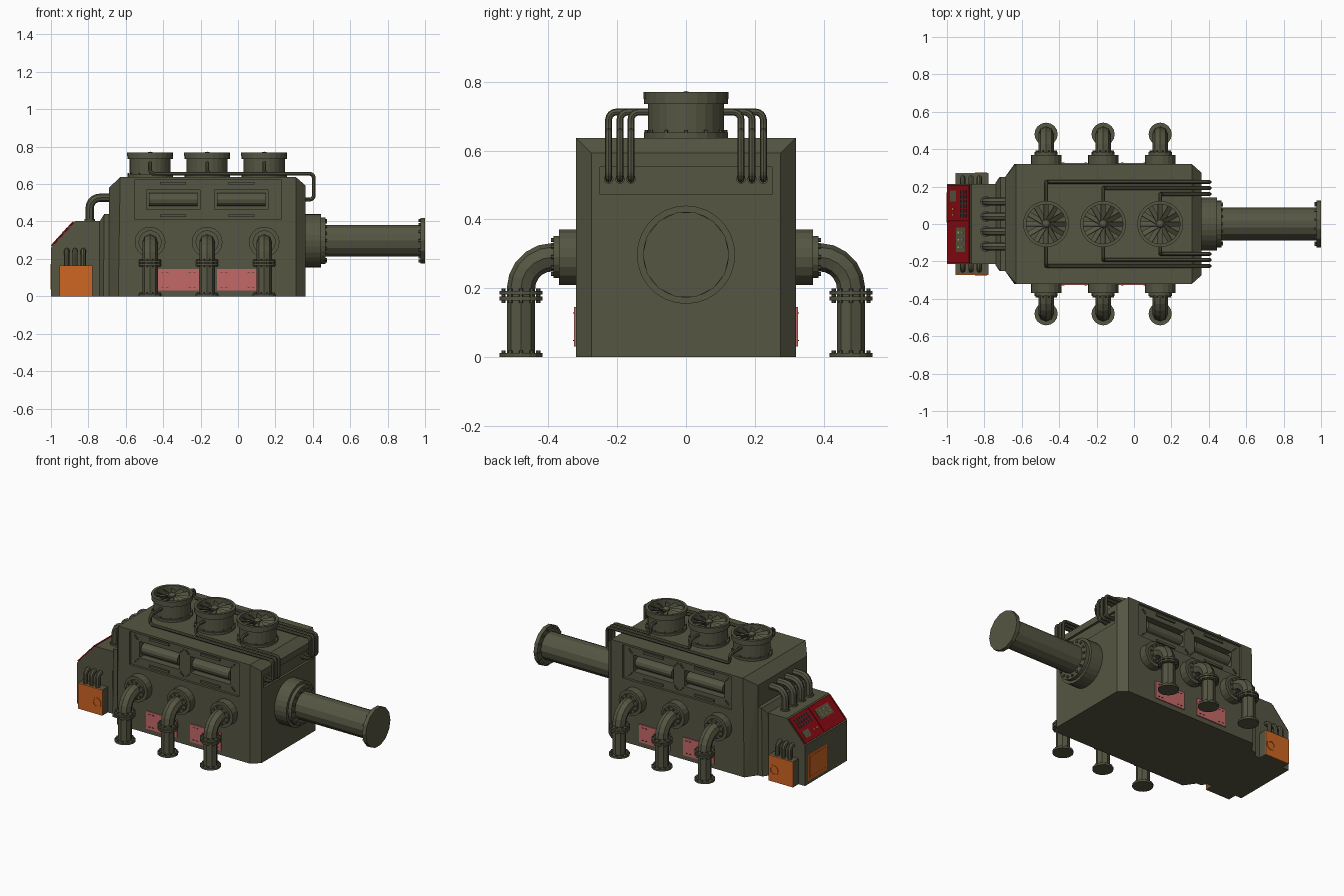
import bpy, bmesh
from math import pi, atan2, sin, cos
from mathutils import Vector, Matrix, Euler

if "Cube" in bpy.data.objects:
    bpy.data.objects.remove(bpy.data.objects["Cube"])


def material(name, rgb):
    m = bpy.data.materials.new(name)
    m.use_nodes = True
    col = (*rgb, 1)
    m.diffuse_color = col
    m.node_tree.nodes["Principled BSDF"].inputs["Base Color"].default_value = col
    return m


GREEN = material("olive metal", (0.092, 0.092, 0.056))
ORANGE = material("orange paint", (0.62, 0.13, 0.016))
PINK = material("pink paint", (0.56, 0.14, 0.14))
RED = material("red panel", (0.25, 0.003, 0.006))
DARK = material("dark buttons", (0.035, 0.035, 0.03))
YELLOW = material("yellow lamps", (0.6, 0.4, 0.05))


def finish(name, bm, mat=GREEN):
    bmesh.ops.recalc_face_normals(bm, faces=bm.faces)
    me = bpy.data.meshes.new(name)
    bm.to_mesh(me)
    bm.free()
    me.materials.append(mat)
    ob = bpy.data.objects.new(name, me)
    bpy.context.collection.objects.link(ob)
    return ob


def add_box(bm, loc, size, rot=(0, 0, 0)):
    mtx = Matrix.Translation(loc) @ Euler(rot).to_matrix().to_4x4() @ Matrix.Diagonal((*size, 1))
    bmesh.ops.create_cube(bm, size=1, matrix=mtx)


def box(name, loc, size, mat=GREEN, rot=(0, 0, 0)):
    bm = bmesh.new()
    add_box(bm, loc, size, rot)
    return finish(name, bm, mat)


def hull(name, pts, mirror=True):
    bm = bmesh.new()
    for x, y, z in pts:
        for s in (1, -1):
            bm.verts.new((x, s * y, z))
    bmesh.ops.convex_hull(bm, input=bm.verts)
    bmesh.ops.dissolve_limit(bm, angle_limit=0.01, verts=bm.verts, edges=bm.edges)
    return finish(name, bm)


def turn(axis):
    return Vector(axis).to_track_quat('Z', 'Y').to_matrix().to_4x4()


def lathe(name, profile, loc, axis=(0, 0, 1), n=20, mat=GREEN):
    """Turn a (radius, height) profile about an axis."""
    bm = bmesh.new()
    vs = [bm.verts.new((r, 0, h)) for r, h in profile]
    es = [bm.edges.new(p) for p in zip(vs, vs[1:])]
    bmesh.ops.spin(bm, geom=vs + es, axis=(0, 0, 1), cent=(0, 0, 0), angle=2 * pi, steps=n)
    bmesh.ops.remove_doubles(bm, verts=bm.verts, dist=1e-4)
    bm.transform(Matrix.Translation(loc) @ turn(axis))
    return finish(name, bm, mat)


def bolts(name, loc, axis, ring, n, r=0.006, h=0.01):
    bm = bmesh.new()
    for i in range(n):
        a = 2 * pi * i / n
        bmesh.ops.create_cone(bm, cap_ends=True, segments=6, radius1=r, radius2=r, depth=h,
                              matrix=Matrix.Translation((ring * cos(a), ring * sin(a), 0)))
    bm.transform(Matrix.Translation(loc) @ turn(axis))
    return finish(name, bm)


def tube(name, pts, r, bend, res=3, steps=5):
    """Round pipe along a path with filleted corners."""
    pts = [Vector(p) for p in pts]
    path = [pts[0]]
    for a, b, c in zip(pts, pts[1:], pts[2:]):
        u, v = (a - b).normalized() * bend, (c - b).normalized() * bend
        for i in range(steps + 1):
            t = i / steps * pi / 2
            path.append(b + u * (1 - sin(t)) + v * (1 - cos(t)))
    path.append(pts[-1])
    cu = bpy.data.curves.new(name, 'CURVE')
    cu.dimensions = '3D'
    cu.bevel_depth, cu.bevel_resolution, cu.use_fill_caps = r, res, True
    sp = cu.splines.new('POLY')
    sp.points.add(len(path) - 1)
    for p, co in zip(sp.points, path):
        p.co = (*co, 1)
    sp.use_smooth = False
    tmp = bpy.data.objects.new(name, cu)
    me = bpy.data.meshes.new_from_object(tmp)
    bpy.data.objects.remove(tmp)
    me.materials.clear()
    me.materials.append(GREEN)
    ob = bpy.data.objects.new(name, me)
    bpy.context.collection.objects.link(ob)
    return ob


BAYS = (-0.47, -0.165, 0.14)

# Main housing with bevelled ends
body = hull("main_housing", [(-0.63, 0.32, 0.637), (0.31, 0.32, 0.637), (-0.64, 0.32, 0), (0.31, 0.32, 0),
                             (0.36, 0.275, 0), (0.36, 0.275, 0.593), (-0.69, 0.25, 0), (-0.69, 0.25, 0.58)])

# Recesses cut into the sides and the end
cuts = [((0.36, 0, 0.513), (0.03, 0.5, 0.08))]
for s in (1, -1):
    cuts.append(((-0.16, s * 0.32, 0.517), (0.78, 0.03, 0.215)))
    cuts += [((x, s * 0.3, 0.517), (0.285, 0.08, 0.105)) for x in (-0.347, 0.018)]
for loc, size in cuts:
    cutter = box("recess_cutter", loc, size)
    mod = body.modifiers.new("recess", 'BOOLEAN')
    mod.operation, mod.solver, mod.object = 'DIFFERENCE', 'EXACT', cutter
    bpy.context.view_layer.objects.active = body
    bpy.ops.object.modifier_apply(modifier=mod.name)
    bpy.data.objects.remove(cutter)

for s in (1, -1):
    # Side hatches: roller, trim bars and corner ribs
    for x in (-0.347, 0.018):
        lathe("hatch_roller", [(0, -0.13), (0.034, -0.13), (0.034, 0.13), (0, 0.13)],
              (x, s * 0.277, 0.517), (1, 0, 0), 12)
        trim = bmesh.new()
        for z in (0.605, 0.43):
            add_box(trim, (x, s * 0.307, z), (0.14, 0.014, 0.014))
        for dx in (-1, 1):
            for dz in (-1, 1):
                add_box(trim, (x + dx * 0.163, s * 0.307, 0.517 + dz * 0.075), (0.035, 0.01, 0.007),
                        (0, -dx * dz * pi / 4, 0))
        finish("hatch_trim", trim)
    # Lower painted plates with corner rivets
    for x in (-0.318, -0.003):
        box("lower_plate", (x, s * 0.322, 0.088), (0.22, 0.008, 0.115), PINK)
        rivets = bmesh.new()
        for dx in (-0.085, -0.06, 0.06, 0.085):
            for dz in (-0.04, 0.04):
                add_box(rivets, (x + dx, s * 0.327, 0.088 + dz), (0.012, 0.004, 0.003))
        finish("plate_rivets", rivets, DARK)
    # Large elbow pipes with flanges
    for x in BAYS:
        lathe("pipe_socket", [(0, 0), (0.082, 0), (0.082, 0.05), (0.062, 0.05), (0.062, 0.065), (0, 0.065)],
              (x, s * 0.32, 0.29), (0, s, 0), 18)
        bolts("socket_bolts", (x, s * 0.387, 0.29), (0, s, 0), 0.052, 10)
        tube("elbow_pipe", [(x, s * 0.37, 0.29), (x, s * 0.48, 0.29), (x, s * 0.48, 0.005)], 0.041, 0.092, 2)
        for z, h in ((0.181, 0.011), (0.164, 0.011), (0, 0.012)):
            lathe("pipe_flange", [(0, 0), (0.062, 0), (0.062, h), (0, h)], (x, s * 0.48, z), n=16)
        bolts("joint_bolts", (x, s * 0.48, 0.178), (0, 0, 1), 0.053, 10, 0.006, 0.042)
        bolts("foot_bolts", (x, s * 0.48, 0.014), (0, 0, 1), 0.053, 10)
    # Thin coolant pipes from each fan over the end of the housing
    for x, y in zip(BAYS, (0.225, 0.192, 0.16)):
        tube("coolant_pipe", [(x, s * 0.1, 0.712), (x, s * y, 0.712), (x, s * y, 0.655), (0.405, s * y, 0.655),
                              (0.405, s * y, 0.517), (0.345, s * y, 0.517)], 0.01, 0.022, 2, 4)
        lathe("coolant_collar", [(0, 0), (0.014, 0), (0.014, 0.012), (0, 0.012)],
              (0.347, s * y, 0.517), (1, 0, 0), 10)

# Roof fans
for x in BAYS:
    lathe("fan_casing", [(0, 0), (0.122, 0), (0.122, 0.022), (0.11, 0.022), (0.11, 0.105), (0.122, 0.105),
                         (0.122, 0.12), (0.11, 0.12), (0.11, 0.14), (0.122, 0.14), (0.122, 0.133 + 0.002),
                         (0.122, 0.14), (0.106, 0.14), (0.106, 0.09), (0, 0.09)], (x, 0, 0.63), n=24)
    lathe("fan_rim", [(0.106, 0.12), (0.123, 0.12), (0.123, 0.14), (0.106, 0.14), (0.106, 0.12)],
          (x, 0, 0.63), n=24)
    lathe("fan_hub", [(0, 0), (0.022, 0), (0.022, 0.045), (0.012, 0.055), (0, 0.058)], (x, 0, 0.715), n=12)
    blades = bmesh.new()
    for i in range(12):
        a = i * pi / 6
        add_box(blades, (x + 0.062 * cos(a), 0.062 * sin(a), 0.745), (0.09, 0.03, 0.004), (0.6, 0, a))
    finish("fan_blades", blades)
    bolts("fan_base_bolts", (x, 0, 0.655), (0, 0, 1), 0.116, 12, 0.005)

# Barrel on the right-hand end
lathe("barrel_mount", [(0, 0), (0.143, 0), (0.143, 0.085), (0.125, 0.085), (0.125, 0.108), (0, 0.108)],
      (0.36, 0, 0.297), (1, 0, 0), 28)
bolts("mount_bolts", (0.47, 0, 0.297), (1, 0, 0), 0.108, 16, 0.008, 0.014)
lathe("barrel", [(0, 0), (0.087, 0), (0.087, 0.51), (0.126, 0.51), (0.126, 0.535), (0, 0.535)],
      (0.465, 0, 0.297), (1, 0, 0), 14)
bolts("barrel_end_bolts", (0.974, 0, 0.297), (1, 0, 0), 0.112, 14, 0.008, 0.016)

# Control console and its collar
hull("console_collar", [(-0.68, 0.25, 0), (-0.72, 0.25, 0), (-0.74, 0.22, 0),
                        (-0.68, 0.25, 0.44), (-0.715, 0.25, 0.44), (-0.74, 0.22, 0.4)])
hull("console", [(-1, 0.215, 0), (-1, 0.215, 0.26), (-0.87, 0.215, 0.402), (-0.73, 0.215, 0.402), (-0.73, 0.215, 0)])
for y in (-0.12, -0.04, 0.04, 0.12):
    tube("console_pipe", [(-0.67, y, 0.527), (-0.793, y, 0.527), (-0.793, y, 0.395)], 0.022, 0.055, 2)
    lathe("console_pipe_foot", [(0, 0), (0.029, 0), (0.029, 0.012), (0, 0.012)], (-0.793, y, 0.4), n=12)

# Sloped control panel, placed by slope position u and y
tilt = -atan2(0.142, 0.13)
slope = Matrix.Translation((-0.935, 0, 0.331)) @ Matrix.Rotation(tilt, 4, 'Y')


def on_slope(name, items, mat, lift):
    bm = bmesh.new()
    for u, y, du, dy in items:
        add_box(bm, slope @ Vector((u, y, lift)), (du, dy, 0.008), (0, tilt, 0))
    finish(name, bm, mat)


on_slope("control_panel", [(0, 0.108, 0.165, 0.185), (0, -0.098, 0.165, 0.205)], RED, 0.002)
on_slope("panel_frame", [(0, y, 0.175, 0.008) for y in (0.205, 0.01, -0.205)]
         + [(u, 0, 0.008, 0.41) for u in (-0.084, 0.084)], RED, 0.005)
on_slope("panel_buttons", [(u, y, 0.014, 0.018) for u in (0.015, 0.037, 0.059) for y in
                           (0.045, 0.07, 0.095, 0.12, 0.145, 0.17)], DARK, 0.005)
on_slope("panel_screens", [(-0.04, 0.15, 0.045, 0.06), (0.02, -0.085, 0.07, 0.13)], GREEN, 0.004)
on_slope("panel_lamps", [(u, y, 0.009, 0.009) for u in (0.005, 0.035) for y in (-0.045, -0.085, -0.125)]
         + [(-0.04, y, 0.009, 0.009) for y in (0.05, 0.08)], YELLOW, 0.007)

# End hatch on the console
box("end_hatch", (-0.998, 0.088, 0.105), (0.006, 0.195, 0.17), ORANGE)
hatch = bmesh.new()
for z in (0.04, 0.17):
    add_box(hatch, (-0.999, 0.088, z), (0.006, 0.16, 0.005))
for y in (0.01, 0.166):
    add_box(hatch, (-0.999, y, 0.105), (0.006, 0.005, 0.13))
finish("end_hatch_frame", hatch, ORANGE)

# Side junction boxes with their small pipes
for s in (1, -1):
    box("junction_box", (-0.866, s * 0.237, 0.0825), (0.175, 0.06, 0.165))
    box("junction_door", (-0.866, s * 0.268, 0.0825), (0.175, 0.008, 0.165), ORANGE)
    lathe("door_dial", [(0.022, 0), (0.032, 0), (0.032, 0.006), (0.022, 0.006), (0.022, 0)],
          (-0.818, s * 0.27, 0.075), (0, s, 0), 16, ORANGE)
    for x in (-0.915, -0.871, -0.827):
        tube("junction_pipe", [(x, s * 0.247, 0.155), (x, s * 0.247, 0.245), (x, s * 0.2, 0.245)], 0.014, 0.025, 2)
